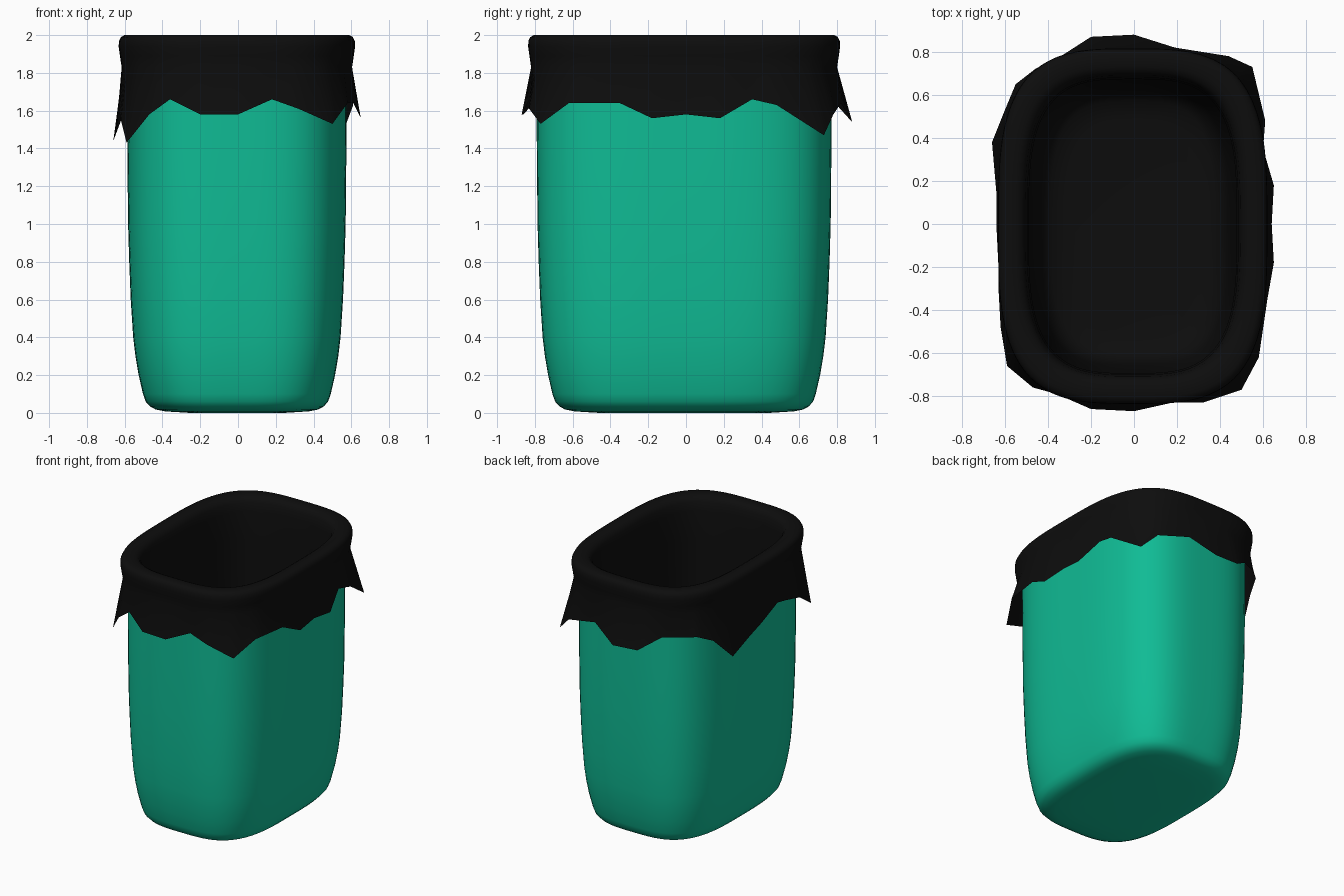
import bpy
import bmesh
from math import atan2, cos, sin, tau, radians

cube = bpy.data.objects.get("Cube")
if cube:
    bpy.data.objects.remove(cube, do_unlink=True)

CENTRE_X, CENTRE_Y = -0.006, -0.01
EXTRA_DEPTH = 0.2      # the bin is this much deeper than wide, per side
ROUNDNESS = 3.3        # exponent of the rounded-rectangle section


def make_material(name, colour, roughness):
    material = bpy.data.materials.new(name)
    material.use_nodes = True
    material.diffuse_color = colour
    shader = material.node_tree.nodes["Principled BSDF"]
    shader.inputs["Base Color"].default_value = colour
    shader.inputs["Roughness"].default_value = roughness
    return material


def section_ring(half_width, height, angles):
    """Rounded-rectangle loop sampled at the given directions."""
    half_depth = half_width + EXTRA_DEPTH
    points = []
    for angle in angles:
        across = abs(cos(angle) / half_width) ** ROUNDNESS
        along = abs(sin(angle) / half_depth) ** ROUNDNESS
        radius = (across + along) ** (-1 / ROUNDNESS)
        points.append((CENTRE_X + radius * cos(angle),
                       CENTRE_Y + radius * sin(angle), height))
    return points


def loft(name, rings, material, cap_first=False, cap_last=False):
    """Bridge consecutive loops into one smooth surface."""
    bm = bmesh.new()
    loops = [[bm.verts.new(point) for point in ring] for ring in rings]
    for lower, upper in zip(loops, loops[1:]):
        count = len(lower)
        for i in range(count):
            j = (i + 1) % count
            bm.faces.new((lower[i], lower[j], upper[j], upper[i]))
    if cap_first:
        bm.faces.new(list(reversed(loops[0])))
    if cap_last:
        bm.faces.new(loops[-1])
    mesh = bpy.data.meshes.new(name)
    bm.to_mesh(mesh)
    bm.free()
    mesh.materials.append(material)
    part = bpy.data.objects.new(name, mesh)
    bpy.context.collection.objects.link(part)
    bpy.ops.object.select_all(action='DESELECT')
    part.select_set(True)
    bpy.context.view_layer.objects.active = part
    bpy.ops.object.shade_smooth_by_angle(angle=radians(60))
    return part


teal = make_material("teal plastic", (0.005, 0.5, 0.3, 1), 0.5)
black = make_material("black bag", (0.004, 0.004, 0.004, 1), 0.6)

# Bin body: (half width, height) from the base up to under the rim
body_profile = [
    (0.25, 0.0), (0.38, 0.008), (0.43, 0.018), (0.46, 0.034), (0.483, 0.06),
    (0.497, 0.1), (0.52, 0.2), (0.537, 0.3), (0.549, 0.4), (0.562, 0.6),
    (0.57, 0.8), (0.576, 1.0), (0.58, 1.4), (0.582, 1.9)]
body_angles = [tau * i / 96 for i in range(96)]
loft("bin_body", [section_ring(w, z, body_angles) for w, z in body_profile],
     teal, cap_first=True)

# Ragged hem of the bag, counter-clockwise from the middle of the front
hem = [
    (0, -.87, 1.58), (.18, -.83, 1.66), (.32, -.83, 1.61), (.5, -.77, 1.53),
    (.58, -.62, 1.64), (.62, -.35, 1.64), (.65, -.18, 1.56), (.64, 0, 1.58),
    (.65, .18, 1.56), (.6, .35, 1.66), (.61, .48, 1.63), (.55, .73, 1.47),
    (.44, .78, 1.58), (.19, .82, 1.64), (0, .88, 1.54), (-.2, .87, 1.55),
    (-.34, .78, 1.65), (-.46, .72, 1.66), (-.55, .65, 1.66), (-.6, .53, 1.6),
    (-.66, .38, 1.44), (-.64, .15, 1.5), (-.64, 0, 1.55), (-.63, -.2, 1.62),
    (-.63, -.3, 1.6), (-.62, -.48, 1.55), (-.59, -.66, 1.43),
    (-.47, -.76, 1.58), (-.36, -.79, 1.66), (-.2, -.86, 1.58)]
STEPS = 4
hem_ring = []
for start, end in zip(hem, hem[1:] + hem[:1]):
    for step in range(STEPS):
        t = step / STEPS
        hem_ring.append(tuple(a + (b - a) * t for a, b in zip(start, end)))
bag_angles = [atan2(y - CENTRE_Y, x - CENTRE_X) for x, y, z in hem_ring]

# Bag: skirt, rolled rim, inner lining and floor in one sheet
bag_profile = [
    (0.61, 1.83), (0.619, 1.89), (0.626, 1.94), (0.624, 1.97), (0.614, 1.99),
    (0.595, 2.0), (0.54, 1.998), (0.515, 1.985), (0.5, 1.96), (0.49, 1.9),
    (0.483, 1.7), (0.478, 1.2), (0.465, 0.6), (0.445, 0.25), (0.42, 0.12),
    (0.38, 0.08), (0.3, 0.06)]
bag_rings = [section_ring(w, z, bag_angles) for w, z in bag_profile]
loft("bin_bag", [hem_ring] + bag_rings, black, cap_last=True)
